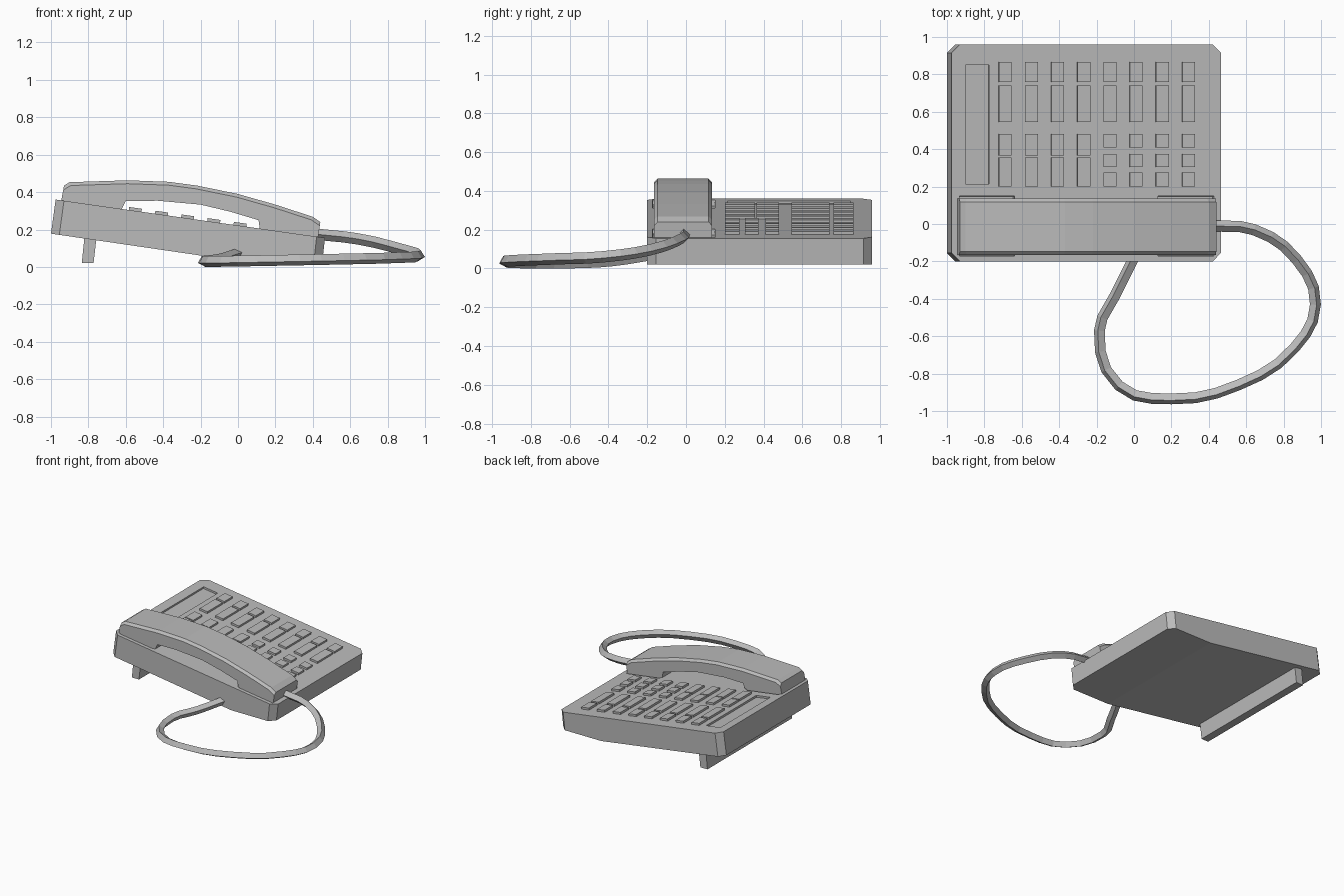
import bpy, bmesh, math
from mathutils import Matrix

if "Cube" in bpy.data.objects:
    bpy.data.objects.remove(bpy.data.objects["Cube"], do_unlink=True)

grey = bpy.data.materials.new("warm_grey_plastic")
grey.use_nodes = True
COLOUR = (0.5, 0.5, 0.5, 1)
grey.diffuse_color = COLOUR
grey.node_tree.nodes["Principled BSDF"].inputs["Base Color"].default_value = COLOUR

SLOPE = 0.142
TILT = math.atan(SLOPE)


def top(x):
    """Height of the sloping top face."""
    return 0.36 - SLOPE * (x + 0.975)


def finish(name, bm):
    bmesh.ops.recalc_face_normals(bm, faces=bm.faces)
    mesh = bpy.data.meshes.new(name)
    bm.to_mesh(mesh)
    bm.free()
    mesh.materials.append(grey)
    obj = bpy.data.objects.new(name, mesh)
    bpy.context.collection.objects.link(obj)
    return obj


def extrude_profile(points, y0, y1):
    """Side outline in x and z, extruded along y."""
    bm = bmesh.new()
    face = bm.faces.new([bm.verts.new((x, y0, z)) for x, z in points])
    new = bmesh.ops.extrude_face_region(bm, geom=[face])["geom"]
    bmesh.ops.translate(bm, vec=(0, y1 - y0, 0),
                        verts=[v for v in new if isinstance(v, bmesh.types.BMVert)])
    return bm


def sloped_box(name, x0, x1, y0, y1, low, high, taper=0.0):
    """Box lying on the sloping top; taper shrinks its lower face."""
    bm = bmesh.new()
    bmesh.ops.create_cube(bm, size=1)
    w, d = (x1 - x0) / math.cos(TILT), y1 - y0
    for v in bm.verts:
        inset = 2 * taper if v.co.z < 0 else 0
        v.co.x *= w - inset
        v.co.y *= d - inset
        v.co.z = low if v.co.z < 0 else high
    cx = (x0 + x1) / 2
    bm.transform(Matrix.Translation((cx, (y0 + y1) / 2, top(cx)))
                 @ Matrix.Rotation(TILT, 4, 'Y'))
    return finish(name, bm)


# Wedge-shaped housing with chamfered upright corners
bm = extrude_profile([(-0.975, top(-0.975)), (-1.0, 0.178), (0.08, 0.02),
                      (0.45, 0.02), (0.465, top(0.465))], -0.2, 0.96)
corners = [e for e in bm.edges
           if abs(e.verts[0].co.y - e.verts[1].co.y) < 0.001
           and all(v.co.x < -0.9 or v.co.x > 0.4 for v in e.verts)
           and e.verts[0].co.x * e.verts[1].co.x > 0]
bmesh.ops.bevel(bm, geom=corners, offset=0.045, segments=1, affect='EDGES')
housing = finish("housing", bm)

# Handset cradles and label window sunk into the housing
cutters = [sloped_box("cradle_cutter_left", 0.12, 0.435, -0.18, 0.158, -0.03, 0.06, 0.012),
           sloped_box("cradle_cutter_right", -0.94, -0.63, -0.18, 0.158, -0.03, 0.06, 0.012),
           sloped_box("label_cutter", -0.9, -0.775, 0.215, 0.85, -0.015, 0.06)]
bpy.context.view_layer.objects.active = housing
for cutter in cutters:
    cutter.hide_render = True
    mod = housing.modifiers.new("cut", 'BOOLEAN')
    mod.operation = 'DIFFERENCE'
    mod.solver = 'EXACT'
    mod.object = cutter
    bpy.ops.object.modifier_apply(modifier=mod.name)
    bpy.data.objects.remove(cutter, do_unlink=True)

# Keys: two full rows, then wide keys at one end and small keys at the other
LONG_ROWS = [(0.76, 0.865), (0.545, 0.74)]
WIDE_ROWS = [(0.365, 0.48), (0.2, 0.355)]
SMALL_ROWS = [(0.41, 0.48), (0.305, 0.375), (0.2, 0.275)]
for col in range(8):
    x = -0.69 + 0.14 * col
    rows = LONG_ROWS + (WIDE_ROWS if col < 4 else SMALL_ROWS)
    for row, (y0, y1) in enumerate(rows):
        sloped_box(f"key_{col + 1}_{row + 1}", x - 0.034, x + 0.034, y0, y1, -0.01, 0.016)

# Arched handset with chamfered upper edges
crown = [(-0.93, 0.435), (-0.9, 0.453), (-0.59, 0.463), (-0.37, 0.455), (-0.22, 0.435),
         (0, 0.39), (0.2, 0.333), (0.4, 0.268), (0.44, 0.24)]
grip = [(0.11, 0.25), (-0.04, 0.295), (-0.2, 0.333), (-0.43, 0.354), (-0.6, 0.352)]
SINK = 0.028
outline = ([(-0.95, top(-0.95) - SINK)] + crown + [(0.425, top(0.425) - SINK),
           (0.12, top(0.12) - SINK)] + grip + [(-0.635, top(-0.635) - SINK)])
bm = extrude_profile(outline, -0.165, 0.135)


def on_crown(v):
    return any(abs(v.co.x - x) < 0.001 and abs(v.co.z - z) < 0.001 for x, z in crown)


rim = [e for e in bm.edges if abs(e.verts[0].co.y - e.verts[1].co.y) < 0.001
       and all(on_crown(v) for v in e.verts)]
bmesh.ops.bevel(bm, geom=rim, offset=0.018, segments=1, affect='EDGES')
finish("handset", bm)

# Rear prop running under the raised side
finish("support_foot", extrude_profile([(-0.82, 0.17), (-0.835, 0.022), (-0.772, 0.022),
                                        (-0.755, 0.17)], -0.155, 0.92))

# Four-sided cord looping from the handset back to the housing
path = [(0.42, -0.01, 0.175), (0.64, -0.03, 0.15), (0.87, -0.19, 0.095), (0.97, -0.43, 0.06),
        (0.86, -0.66, 0.05), (0.56, -0.86, 0.042), (0.2, -0.935, 0.035), (-0.08, -0.865, 0.03),
        (-0.185, -0.57, 0.03), (-0.1, -0.38, 0.04), (0, -0.18, 0.07)]
curve = bpy.data.curves.new("cord", 'CURVE')
curve.dimensions = '3D'
curve.resolution_u = 3
curve.bevel_depth = 0.03
curve.bevel_resolution = 0
curve.use_fill_caps = True
spline = curve.splines.new('BEZIER')
spline.use_smooth = False
spline.bezier_points.add(len(path) - 1)
for point, co in zip(spline.bezier_points, path):
    point.co = co
    point.handle_left_type = point.handle_right_type = 'AUTO'
curve.materials.append(grey)
bpy.context.collection.objects.link(bpy.data.objects.new("cord", curve))
